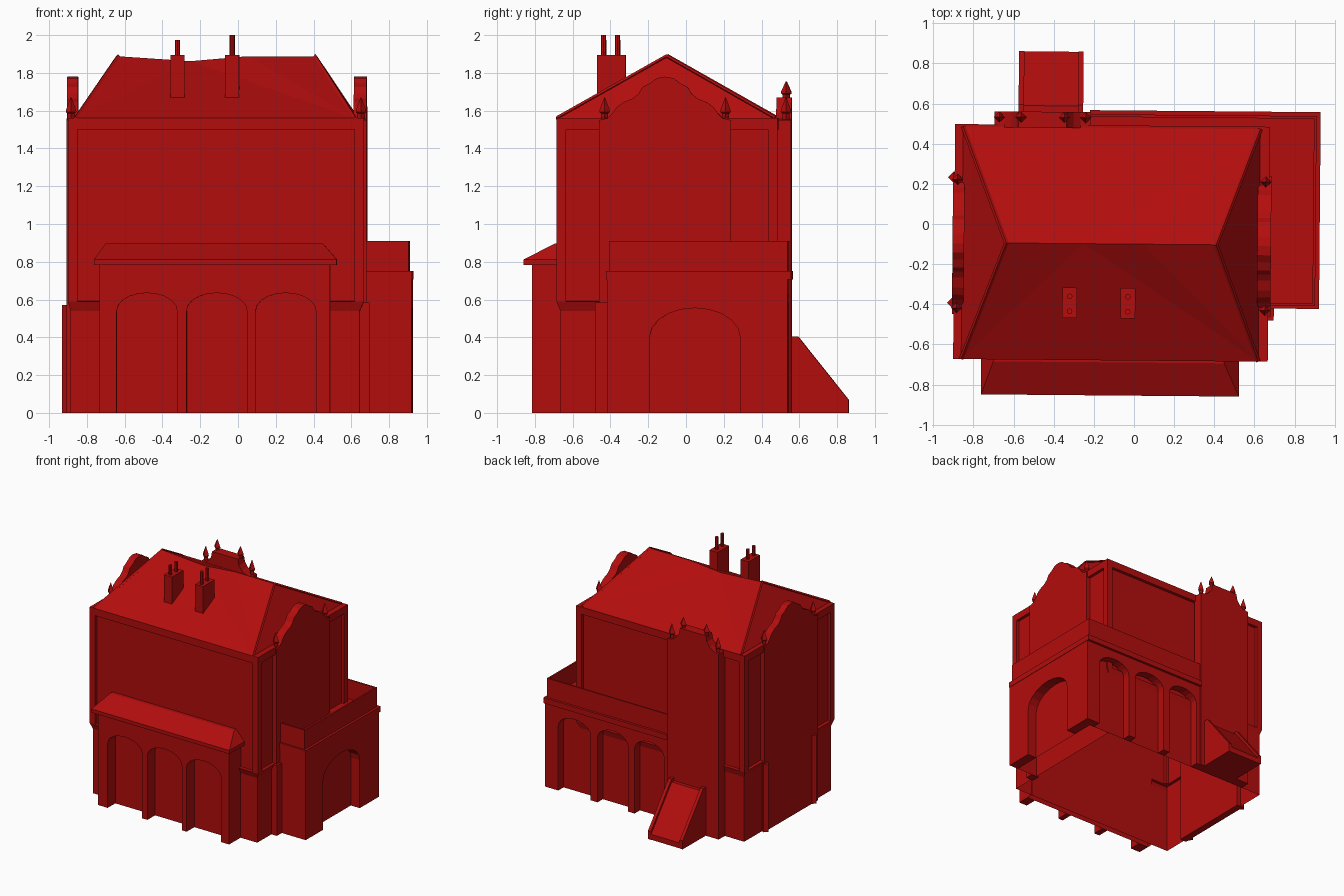
import bpy, bmesh, math
from mathutils import Vector, Matrix

if "Cube" in bpy.data.objects:
    bpy.data.objects.remove(bpy.data.objects["Cube"])

mat = bpy.data.materials.new("red")
mat.diffuse_color = (0.45, 0.004, 0.004, 1)
mat.use_nodes = True
mat.node_tree.nodes["Principled BSDF"].inputs["Base Color"].default_value = mat.diffuse_color
TURN = Matrix.Rotation(math.radians(-0.5), 4, "Z")  # the house sits slightly askew


def make(name, bm):
    bmesh.ops.recalc_face_normals(bm, faces=bm.faces[:])
    bm.transform(TURN)
    me = bpy.data.meshes.new(name)
    bm.to_mesh(me)
    bm.free()
    me.materials.append(mat)
    ob = bpy.data.objects.new(name, me)
    bpy.context.collection.objects.link(ob)
    return ob


def loft(name, bottom, top, floor=True, lid=True):
    """Solid or open shell between two closed outlines of equal length."""
    bm = bmesh.new()
    a = [bm.verts.new(p) for p in bottom]
    b = [bm.verts.new(p) for p in top]
    n = len(a)
    if floor:
        bm.faces.new(a[::-1])
    if lid:
        bm.faces.new(b)
    for i in range(n):
        j = (i + 1) % n
        bm.faces.new((a[i], a[j], b[j], b[i]))
    return make(name, bm)


def prism(name, pts, axis, d0, d1):
    """Extrude a (y,z) profile along x, or an (x,z) profile along y."""
    def put(d):
        return [(d, u, v) if axis == "x" else (u, d, v) for u, v in pts]
    return loft(name, put(d0), put(d1))


def rect(x0, x1, y0, y1, z):
    return [(x0, y0, z), (x1, y0, z), (x1, y1, z), (x0, y1, z)]


def box(name, x0, x1, y0, y1, z0, z1, floor=True, lid=True):
    return loft(name, rect(x0, x1, y0, y1, z0), rect(x0, x1, y0, y1, z1), floor, lid)


def arcade(u0, u1, top, arches, spring, rise):
    """Wall outline with arched openings cut up from the ground."""
    pts = [(u0, 0)]
    for a, b in arches:
        c, r = (a + b) / 2, (b - a) / 2
        pts.append((a, 0))
        for k in range(11):
            t = math.pi * (1 - k / 10)
            pts.append((c + r * math.cos(t), spring + rise * math.sin(t)))
        pts.append((b, 0))
    return pts + [(u1, 0), (u1, top), (u0, top)]


def lathe(name, x, y, profile, n):
    bm = bmesh.new()
    rings = [[bm.verts.new((x + r * math.cos(2 * math.pi * i / n),
                            y + r * math.sin(2 * math.pi * i / n), z))
              for i in range(n)] for r, z in profile]
    for p, q in zip(rings, rings[1:]):
        for i in range(n):
            j = (i + 1) % n
            bm.faces.new((p[i], p[j], q[j], q[i]))
    bm.faces.new(rings[0])
    bm.faces.new(rings[-1])
    return make(name, bm)


def pinnacle(x, y, z, h=0.11):
    lathe("pinnacle", x, y, [(0.018, z - 0.01), (0.018, z + 0.22 * h), (0.028, z + 0.3 * h),
                             (0.026, z + 0.42 * h), (0.002, z + h)], 4)


def rib(name, p, q, r=0.011):
    p, q = Vector(p), Vector(q)
    side = (q - p).cross(Vector((0, 0, 1))).normalized() * r
    up = Vector((0, 0, r))
    ring = [side, up, -side, -up]
    loft(name, [p + o for o in ring], [q + o for o in ring])


# Main house: hollow ground floor, flared ledge, recessed upper walls, frame
X0, X1, Y0, Y1 = -0.895, 0.672, -0.68, 0.49
low = (-0.88, 0.65, -0.66, 0.475)
box("ground_floor", *low, 0, 0.54, floor=False, lid=False)
loft("flared_ledge", rect(*low, 0.54), rect(X0, X1, Y0, Y1, 0.59), False, False)
loft("ledge_top", rect(X0, X1, Y0, Y1, 0.59),
     rect(X0 + 0.025, X1 - 0.025, Y0 + 0.025, Y1 - 0.025, 0.592), False, False)
box("upper_walls", X0 + 0.025, X1 - 0.025, Y0 + 0.025, Y1 - 0.025, 0.59, 1.50, False, False)
box("top_band", X0, X1, Y0, Y1, 1.50, 1.56)
for x in (X0, X1 - 0.05):
    for y in (Y0, Y1 - 0.05):
        box("corner_post", x, x + 0.05, y, y + 0.05, 0.59, 1.50)

# Hipped roof with a slightly sagging ridge
bm = bmesh.new()
eave = [(-0.855, -0.68, 1.56), (0.625, -0.68, 1.56), (0.625, 0.478, 1.56), (-0.855, 0.478, 1.56)]
ridge = [(-0.635, -0.10, 1.888), (-0.25, -0.10, 1.862), (0.05, -0.10, 1.888), (0.41, -0.10, 1.888)]
e = [bm.verts.new(p) for p in eave]
r = [bm.verts.new(p) for p in ridge]
bm.faces.new(e)
bm.faces.new((e[0], e[3], r[0]))
bm.faces.new((e[1], e[2], r[3]))
for a, b in ((e[0], e[1]), (e[3], e[2])):
    for f in ((a, r[0], r[1]), (a, r[1], b), (b, r[1], r[2]), (b, r[2], r[3])):
        bm.faces.new(f)
make("hipped_roof", bm)
for i, j in ((0, 0), (3, 0), (1, 3), (2, 3)):
    rib("hip_rib", eave[i], ridge[j])

# Chimneys with two pots each
for x, top in ((-0.317, 1.975), (-0.027, 2.0)):
    box("chimney", x - 0.037, x + 0.037, -0.47, -0.32, 1.67, 1.895)
    for y in (-0.437, -0.363):
        lathe("chimney_pot", x, y, [(0.014, 1.88), (0.014, top)], 8)

# Curved gable bays on both ends, with pinnacles and foot buttresses
half = [(0.35, 1.55), (0.305, 1.56), (0.28, 1.585), (0.255, 1.62), (0.22, 1.645), (0.17, 1.665),
        (0.14, 1.69), (0.12, 1.725), (0.08, 1.745), (0.045, 1.772), (0, 1.78)]
c = -0.105


def gable(base):
    return ([(c - 0.35, base)] + [(c - u, v) for u, v in half]
            + [(c + u, v) for u, v in half[-2::-1]] + [(c + 0.35, base)])


prism("left_gable", gable(0), "x", -0.903, -0.845)
prism("right_gable", gable(0.58), "x", 0.615, 0.683)
for y in (-0.425, 0.215):
    pinnacle(-0.88, y, 1.56)
    pinnacle(0.655, y, 1.56)
for y in (-0.40, 0.225):
    lathe("left_foot_buttress", -0.90, y, [(0.028, 0), (0.028, 0.57)], 4)
box("right_foot_buttress", 0.63, 0.70, -0.475, -0.41, 0, 0.585)

# Back tower with shaped parapet and pinnacles
tc = -0.46
half_top = [(0.24, 1.55), (0.19, 1.56), (0.155, 1.585), (0.13, 1.62), (0.12, 1.67)]
tower = [(tc - 0.24, 0)] + [(tc - u, v) for u, v in half_top]
tower += [(tc + u, v) for u, v in half_top[::-1]] + [(tc + 0.24, 0)]
prism("back_tower", tower, "y", 0.475, 0.555)
for s in (-1, 1):
    pinnacle(tc + s * 0.215, 0.527, 1.56)
    pinnacle(tc + s * 0.108, 0.527, 1.665, 0.09)

# Back ramp between two sloping side walls
for x in (-0.58, -0.285):
    prism("ramp_side", [(0.54, 0), (0.857, 0), (0.857, 0.07), (0.59, 0.405), (0.54, 0.405)],
          "x", x, x + 0.027)
prism("ramp", [(0.54, 0), (0.855, 0), (0.855, 0.045), (0.585, 0.38), (0.54, 0.38)],
      "x", -0.56, -0.28)

# Front porch: arcade, back wall and lean-to roof
porch = arcade(-0.725, 0.495, 0.79, [(-0.635, -0.315), (-0.265, 0.055), (0.10, 0.42)], 0.54, 0.095)
prism("porch_arcade", porch, "y", -0.81, -0.71)
box("porch_back", -0.725, 0.495, -0.71, -0.655, 0, 0.79, floor=False)
box("porch_eave", -0.755, 0.53, -0.855, -0.66, 0.782, 0.812)
loft("porch_roof", rect(-0.755, 0.53, -0.855, -0.66, 0.812), rect(-0.695, 0.455, -0.69, -0.66, 0.897))

# Side wing: hollow L shape, arcades on the back and right
box("wing_core", 0.65, 0.84, -0.41, 0.475, 0, 0.705, floor=False, lid=False)
back = arcade(-0.225, 0.92, 0.72, [(-0.185, 0.09), (0.15, 0.435), (0.50, 0.80)], 0.54, 0.095)
prism("wing_back_arcade", back, "y", 0.475, 0.545)
side = arcade(-0.41, 0.545, 0.72, [(-0.185, 0.295)], 0.40, 0.155)
prism("wing_side_arch", side, "x", 0.84, 0.922)
box("wing_cornice_side", 0.64, 0.925, -0.415, 0.565, 0.705, 0.75)
box("wing_cornice_back", -0.225, 0.64, 0.46, 0.565, 0.705, 0.75)

# Parapet around the flat wing roof
box("parapet_side", 0.892, 0.905, -0.40, 0.545, 0.75, 0.91)
box("parapet_back", -0.225, 0.892, 0.532, 0.545, 0.75, 0.91)
box("parapet_front", 0.67, 0.892, -0.40, -0.387, 0.75, 0.91)
